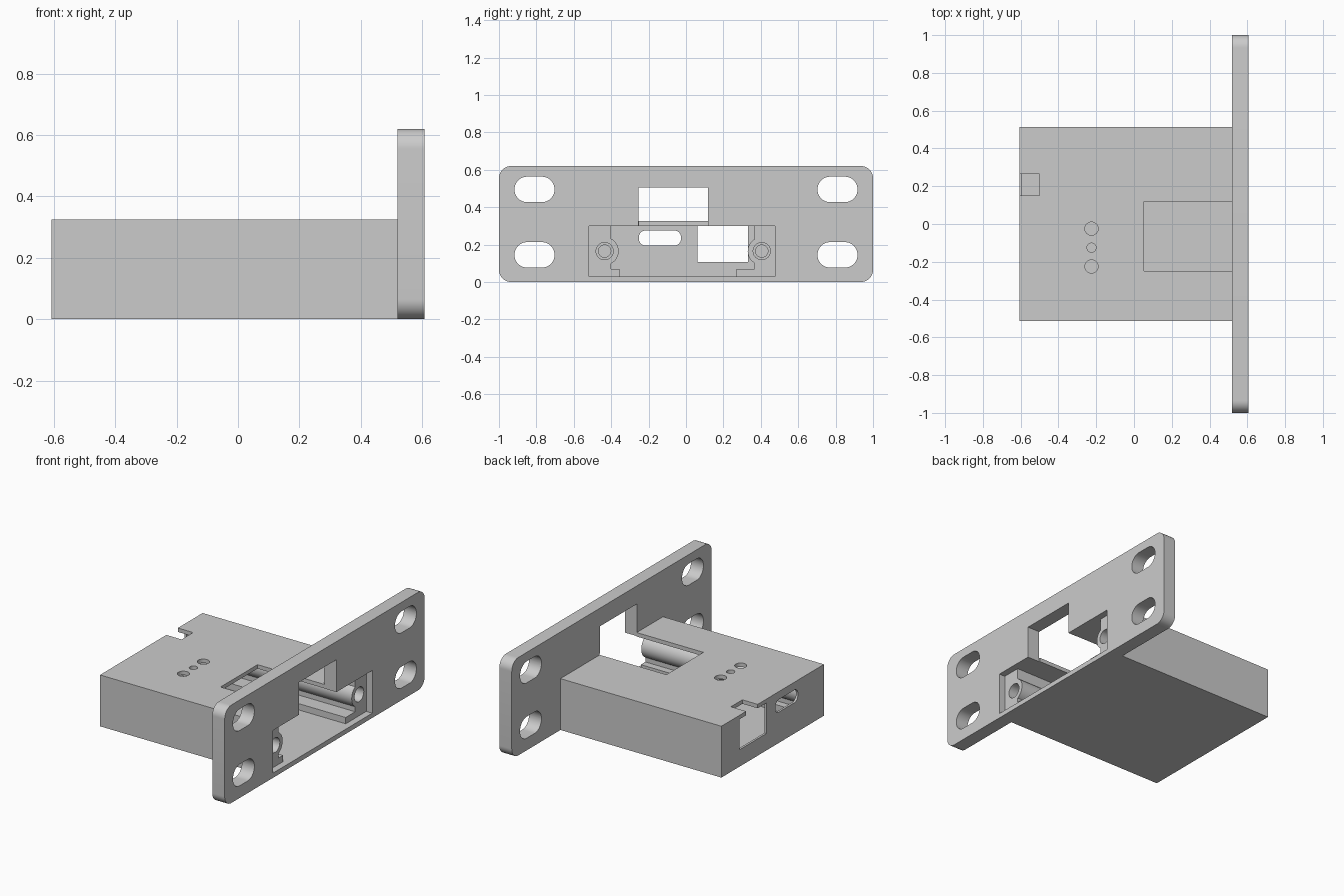
import bpy, bmesh
from math import acos, cos, sin, pi, radians

cube = bpy.data.objects.get("Cube")
if cube:
    bpy.data.objects.remove(cube, do_unlink=True)

grey = bpy.data.materials.new("plain grey")
grey.use_nodes = True
grey.diffuse_color = (0.6, 0.6, 0.6, 1)
grey.node_tree.nodes["Principled BSDF"].inputs["Base Color"].default_value = (0.6, 0.6, 0.6, 1)


def arc(cy, cz, r, start, end, n=12):
    return [(cy + r * cos(start + (end - start) * i / n),
             cz + r * sin(start + (end - start) * i / n)) for i in range(n + 1)]


def circle(cy, cz, r):
    return arc(cy, cz, r, 0, 2 * pi, 32)[:-1]


def rect(y0, y1, z0, z1):
    return [(y0, z0), (y1, z0), (y1, z1), (y0, z1)]


def rounded(y0, y1, z0, z1, r, n=12):
    pts = []
    corners = [(y1 - r, z1 - r), (y0 + r, z1 - r), (y0 + r, z0 + r), (y1 - r, z0 + r)]
    for k, (cy, cz) in enumerate(corners):
        pts += arc(cy, cz, r, k * pi / 2, (k + 1) * pi / 2, n)
    return pts


def prism(name, outline, lo, hi, axis="X"):
    """Extrude an outline: (y, z) along X, or (x, y) along Z."""
    place = (lambda p, d: (d, *p)) if axis == "X" else (lambda p, d: (*p, d))
    bm = bmesh.new()
    face = bm.faces.new([bm.verts.new(place(p, lo)) for p in outline])
    moved = bmesh.ops.extrude_face_region(bm, geom=[face])["geom"]
    verts = [g for g in moved if isinstance(g, bmesh.types.BMVert)]
    bmesh.ops.translate(bm, verts=verts, vec=place((0, 0), hi - lo))
    bmesh.ops.remove_doubles(bm, verts=bm.verts, dist=0.0005)
    bmesh.ops.recalc_face_normals(bm, faces=bm.faces)
    mesh = bpy.data.meshes.new(name)
    bm.to_mesh(mesh)
    bm.free()
    mesh.materials.append(grey)
    obj = bpy.data.objects.new(name, mesh)
    bpy.context.collection.objects.link(obj)
    return obj


def combine(target, other, operation="DIFFERENCE"):
    mod = target.modifiers.new(operation, "BOOLEAN")
    mod.operation, mod.solver, mod.object = operation, "EXACT", other
    bpy.context.view_layer.objects.active = target
    bpy.ops.object.modifier_apply(modifier=mod.name)
    bpy.data.objects.remove(other, do_unlink=True)


# Enclosure box and mounting plate
BACK, JOIN, FRONT = -0.607, 0.52, 0.607
OUT = FRONT + 0.05
housing = prism("mounting_housing", rect(-0.513, 0.513, 0, 0.325), BACK, 0.55)
plate = prism("plate", rounded(-1, 1, 0, 0.62, 0.065), JOIN, FRONT)
combine(housing, plate, "UNION")

# Cavity with screw bosses on both sides and board ledges along the floor
SCREW_Z, BOSS = 0.165, 0.075
a = acos(0.04 / BOSS)
b = acos(0.035 / BOSS)
cavity = ([(-0.355, 0.03), (0.27, 0.03), (0.27, 0.07), (0.365, 0.07)]
          + arc(0.405, SCREW_Z, BOSS, pi + a, pi - a)
          + [(0.365, 0.30), (-0.40, 0.30)]
          + arc(-0.435, SCREW_Z, BOSS, b, -b)
          + [(-0.40, 0.07), (-0.355, 0.07)])
combine(housing, prism("cavity", cavity, -0.593, OUT))

# Shallow cover recess in the plate, and stepped screw holes
combine(housing, prism("recess", rect(-0.519, 0.476, 0.03, 0.30), 0.565, OUT))
for y in (-0.435, 0.405):
    combine(housing, prism("screw_mouth", circle(y, SCREW_Z, 0.046), 0.40, OUT))
    combine(housing, prism("screw_hole", circle(y, SCREW_Z, 0.033), 0.10, 0.45))

# Window through the plate and the front of the roof
combine(housing, prism("plate_window", rect(-0.255, 0.118, 0.20, 0.505), JOIN, OUT))
combine(housing, prism("roof_window", rect(0.053, 0.54, -0.25, 0.12), 0.20, 0.325 + 0.01, "Z"))

# Plate mounting slots
for y in (-0.81, 0.81):
    for z in (0.145, 0.495):
        combine(housing, prism("slot", rounded(y - 0.107, y + 0.107, z - 0.068, z + 0.068, 0.067),
                               JOIN - 0.01, OUT))

# Rear connector openings and the roof notch
combine(housing, prism("square_port", rect(0.062, 0.332, 0.107, 0.30), BACK - 0.05, -0.55))
combine(housing, prism("flat_port", rounded(-0.252, -0.027, 0.195, 0.275, 0.035), BACK - 0.05, -0.55))
combine(housing, prism("notch", rect(BACK - 0.05, -0.50, 0.15, 0.265), 0.25, 0.40, "Z"))

# Indicator and button holes in the roof
for y, r in ((-0.025, 0.035), (-0.125, 0.024), (-0.225, 0.035)):
    combine(housing, prism("roof_hole", circle(-0.225, y, r), 0.25, 0.40, "Z"))

bpy.ops.object.select_all(action="DESELECT")
housing.select_set(True)
bpy.context.view_layer.objects.active = housing
bpy.ops.object.shade_smooth_by_angle(angle=radians(30))
